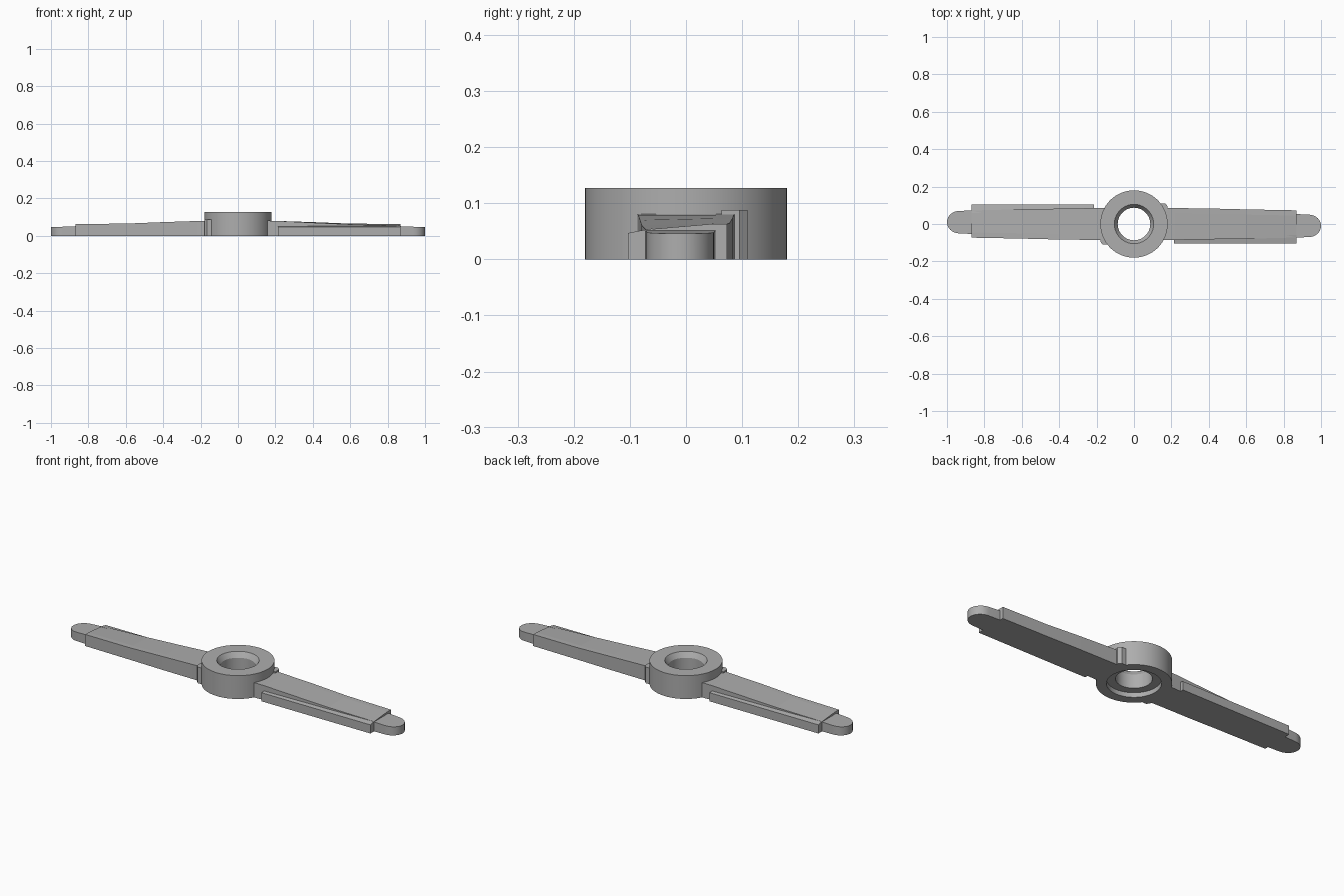
import bpy, bmesh, math
from mathutils import Matrix

default = bpy.data.objects.get("Cube")
if default:
    bpy.data.objects.remove(default, do_unlink=True)

grey = bpy.data.materials.new("plain grey")
grey.use_nodes = True
COLOUR = (0.42, 0.42, 0.42, 1)
grey.diffuse_color = COLOUR
grey.node_tree.nodes["Principled BSDF"].inputs["Base Color"].default_value = COLOUR


def finish(name, bm):
    bmesh.ops.recalc_face_normals(bm, faces=bm.faces)
    mesh = bpy.data.meshes.new(name)
    bm.to_mesh(mesh)
    bm.free()
    mesh.materials.append(grey)
    obj = bpy.data.objects.new(name, mesh)
    bpy.context.collection.objects.link(obj)
    return obj


def loft(name, sections):
    """Skin a row of matching closed sections and cap both ends."""
    bm = bmesh.new()
    rings = [[bm.verts.new(p) for p in s] for s in sections]
    n = len(rings[0])
    for a, b in zip(rings, rings[1:]):
        for i in range(n):
            j = (i + 1) % n
            bm.faces.new((a[i], a[j], b[j], b[i]))
    bm.faces.new(rings[0])
    bm.faces.new(rings[-1])
    return finish(name, bm)


def smooth(obj):
    bpy.ops.object.select_all(action='DESELECT')
    obj.select_set(True)
    bpy.context.view_layer.objects.active = obj
    bpy.ops.object.shade_smooth_by_angle(angle=math.radians(25))


# Hub: lathed ring with a bevelled top bore and a recess underneath
profile = [(0.18, 0), (0.18, 0.127), (0.105, 0.127), (0.087, 0.1),
           (0.087, 0.025), (0.13, 0.025), (0.13, 0)]
SEG = 72
bm = bmesh.new()
rings = []
for k in range(SEG):
    a = 2 * math.pi * k / SEG
    rings.append([bm.verts.new((r * math.cos(a), r * math.sin(a), z)) for r, z in profile])
for k in range(SEG):
    a, b = rings[k], rings[(k + 1) % SEG]
    for i in range(len(profile)):
        j = (i + 1) % len(profile)
        bm.faces.new((a[i], a[j], b[j], b[i]))
smooth(finish("hub", bm))


# Blade: x, front y, ridge y, back y, front z, back z
def blade_section(x, front, ridge, back, zf, zb):
    return [(x, front, 0), (x, back, 0), (x, back, zb), (x, ridge, zb), (x, front, zf)]


blade = loft("left_blade", [
    blade_section(0.15, -0.087, 0.06, 0.087, 0.081, 0.081),
    blade_section(0.22, -0.085, 0.06, 0.085, 0.079, 0.079),
    blade_section(0.40, -0.082, 0.055, 0.083, 0.070, 0.073),
    blade_section(0.60, -0.079, 0.05, 0.078, 0.061, 0.065),
    blade_section(0.87, -0.072, 0.045, 0.073, 0.053, 0.063)])

# Leading strip along the front edge of the blade
strip = loft("left_leading_strip", [
    [(x, -0.103, 0), (x, -0.06, 0), (x, -0.06, 0.055), (x, -0.072, 0.053), (x, -0.103, 0.047)]
    for x in (0.215, 0.87)])

# Rounded tip
outline = [(0.85, -0.072), (0.87, -0.072)]
for k in range(17):
    t = math.pi * (k / 16 - 0.5)
    outline.append((0.935 + 0.065 * math.cos(t), -0.01 + 0.06 * math.sin(t)))
outline += [(0.87, 0.053), (0.85, 0.053)]
tip = loft("left_tip", [
    [(x, y, 0) for x, y in outline],
    [(x, y, 0.051 - 0.04 * (x - 0.87)) for x, y in outline]])
smooth(tip)

# Small block where the blade meets the hub
corner = [(0.14, 0.063), (0.18, 0.063), (0.18, 0.095), (0.167, 0.11), (0.14, 0.11)]
block = loft("left_root_block", [[(x, y, z) for x, y in corner] for z in (0, 0.088)])

# Opposite arm: half-turn copies
for part in (blade, strip, tip, block):
    copy = part.copy()
    copy.data = part.data.copy()
    copy.data.transform(Matrix.Rotation(math.pi, 4, 'Z'))
    copy.name = part.name.replace("left", "right")
    bpy.context.collection.objects.link(copy)
